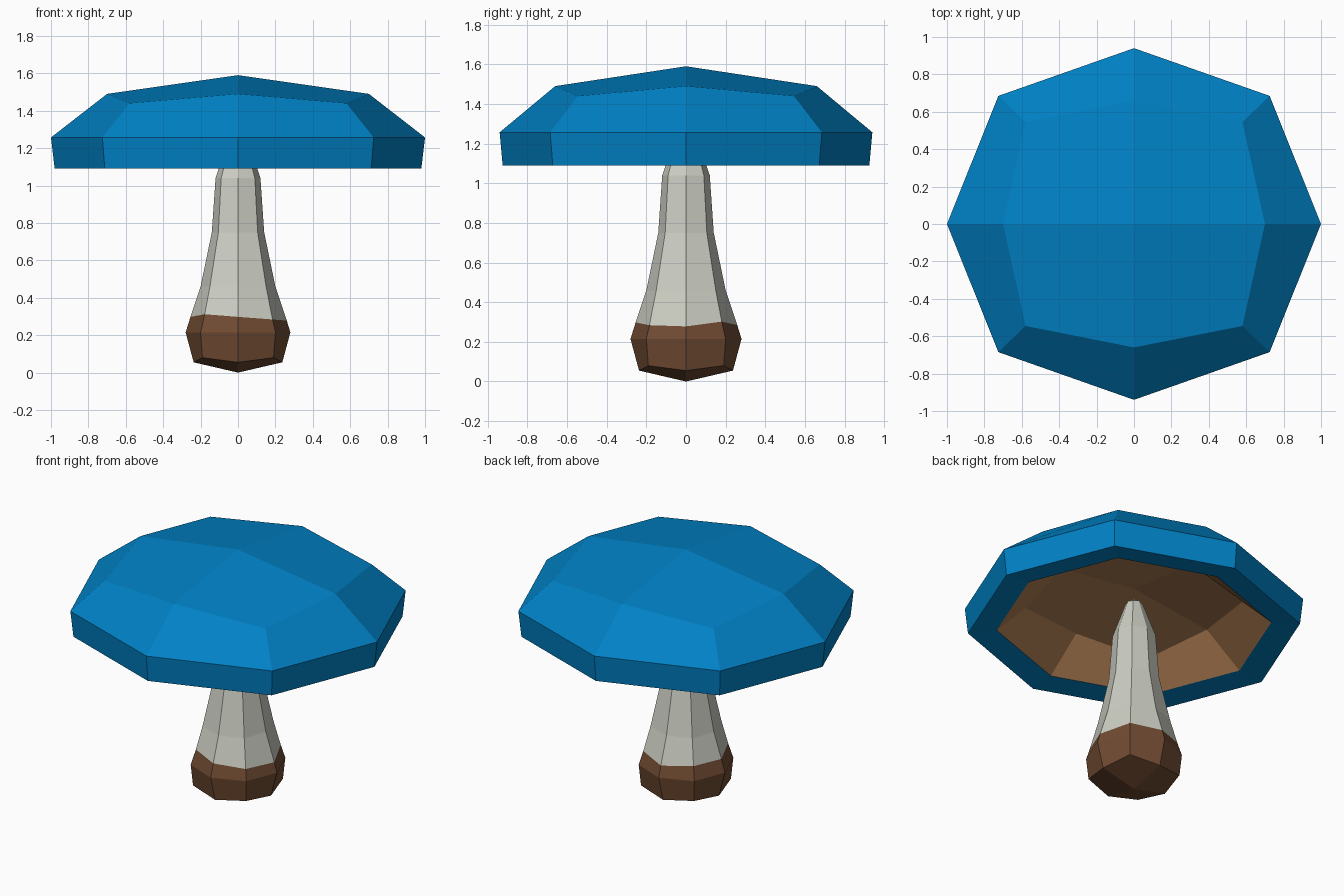
import bpy

if "Cube" in bpy.data.objects:
    bpy.data.objects.remove(bpy.data.objects["Cube"])

def material(name, rgb):
    m = bpy.data.materials.new(name)
    m.diffuse_color = (*rgb, 1)
    m.use_nodes = True
    m.node_tree.nodes["Principled BSDF"].inputs["Base Color"].default_value = m.diffuse_color
    return m

blue = material("cap blue", (0.0, 0.22, 0.56))
gill = material("underside brown", (0.44, 0.215, 0.09))
pale = material("stem pale grey", (0.60, 0.61, 0.54))
soil = material("base brown", (0.163, 0.07, 0.032))

def octagon(mx, my, zm, cx, cy, zc):
    # vertices on the axes alternate with diagonal corners
    return [(mx, 0, zm), (cx, cy, zc), (0, my, zm), (-cx, cy, zc),
            (-mx, 0, zm), (-cx, -cy, zc), (0, -my, zm), (cx, -cy, zc)]

def lofted(name, start_z, rings, end_z, mats, slots):
    """Loft octagon rings listed bottom/inside first; close each end with 4 quads.
    slots gives the material index of each band, end caps included."""
    verts = [(0, 0, start_z)] + [v for r in rings for v in r] + [(0, 0, end_z)]
    last = len(verts) - 1
    top = last - 8
    faces, index = [], []
    for i in range(0, 8, 2):
        faces.append((0, 1 + (i + 2) % 8, 2 + i, 1 + i))
        index.append(slots[0])
    for k in range(len(rings) - 1):
        a, b = 1 + 8 * k, 9 + 8 * k
        for i in range(8):
            j = (i + 1) % 8
            faces.append((a + i, a + j, b + j, b + i))
            index.append(slots[k + 1])
    for i in range(0, 8, 2):
        faces.append((last, top + i, top + i + 1, top + (i + 2) % 8))
        index.append(slots[-1])
    mesh = bpy.data.meshes.new(name)
    mesh.from_pydata(verts, [], faces)
    for m in mats:
        mesh.materials.append(m)
    for p, s in zip(mesh.polygons, index):
        p.material_index = s
    ob = bpy.data.objects.new(name, mesh)
    bpy.context.collection.objects.link(ob)
    return ob

# Cap: hollow brown underside, rim and faceted dome
lofted("cap", 1.36, [
    octagon(0.56, 0.53, 1.29, 0.465, 0.437, 1.25),
    octagon(0.81, 0.762, 1.105, 0.59, 0.555, 1.105),
    octagon(0.98, 0.925, 1.09, 0.712, 0.672, 1.09),
    octagon(1.0, 0.94, 1.257, 0.725, 0.685, 1.257),
    octagon(0.70, 0.66, 1.49, 0.58, 0.545, 1.44),
], 1.59, [blue, gill], [1, 1, 0, 0, 0, 0])

# Uneven edge where the brown base meets the pale stem
edge_z = [0.278, 0.302, 0.285, 0.30, 0.298, 0.312, 0.298, 0.284]
edge = []
for (x, y, _), z in zip(octagon(1, 1, 0, 0.714, 0.714, 0), edge_z):
    r = 0.28 - 0.08 * (z - 0.22) / 0.24
    edge.append((x * r, y * r, z))

# Stem: bulbous brown foot tapering to a pale blunt tip under the cap
lofted("stem", 0.0, [
    octagon(0.237, 0.237, 0.055, 0.19, 0.19, 0.08),
    octagon(0.28, 0.28, 0.215, 0.20, 0.20, 0.215),
    edge,
    octagon(0.20, 0.20, 0.46, 0.15, 0.15, 0.46),
    octagon(0.14, 0.14, 0.75, 0.105, 0.105, 0.75),
    octagon(0.12, 0.12, 1.04, 0.09, 0.09, 1.04),
    octagon(0.045, 0.045, 1.26, 0.037, 0.037, 1.25),
], 1.29, [pale, soil], [1, 1, 1, 0, 0, 0, 0, 0])
